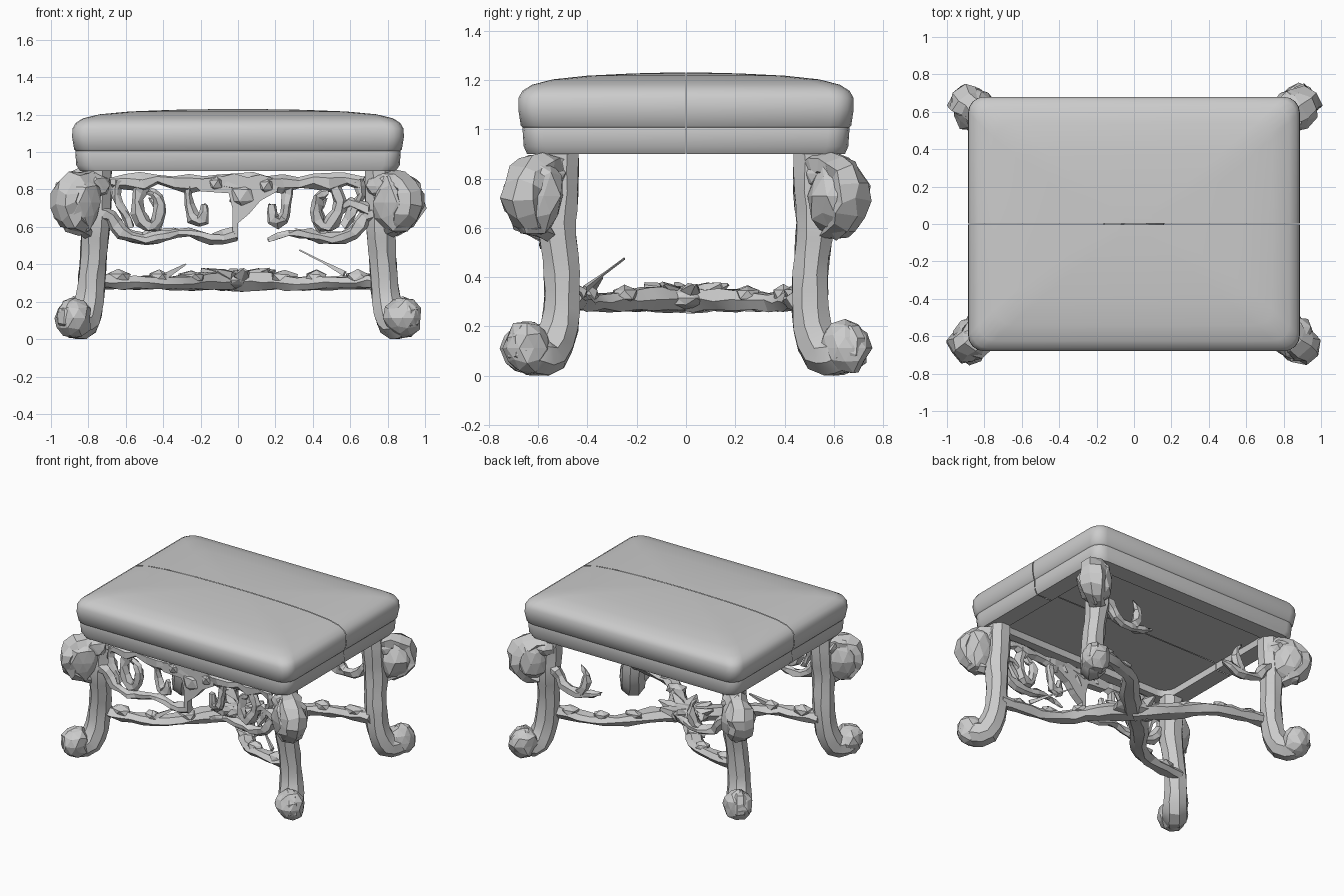
import bpy, bmesh, math, random
from mathutils import Vector

if "Cube" in bpy.data.objects:
    bpy.data.objects.remove(bpy.data.objects["Cube"])

random.seed(4)


def finish(bm, name, angle=30):
    bmesh.ops.recalc_face_normals(bm, faces=bm.faces[:])
    me = bpy.data.meshes.new(name)
    bm.to_mesh(me)
    bm.free()
    ob = bpy.data.objects.new(name, me)
    bpy.context.collection.objects.link(ob)
    bpy.ops.object.select_all(action='DESELECT')
    ob.select_set(True)
    bpy.context.view_layer.objects.active = ob
    if angle:
        bpy.ops.object.shade_smooth_by_angle(angle=math.radians(angle))
    return ob


def skin(bm, rings):
    loops = [[bm.verts.new(p) for p in r] for r in rings]
    n = len(loops[0])
    for a, b in zip(loops, loops[1:]):
        for i in range(n):
            j = (i + 1) % n
            bm.faces.new((a[i], a[j], b[j], b[i]))
    bm.faces.new(loops[0])
    bm.faces.new(loops[-1])


def resample(pts, steps):
    # Catmull-Rom interpolation of (x, y, z, radius) points
    p = [Vector(q) for q in pts]
    p = [2 * p[0] - p[1]] + p + [2 * p[-1] - p[-2]]
    out = []
    for i in range(1, len(p) - 2):
        a, b, c, d = p[i - 1:i + 3]
        for s in range(steps):
            t = s / steps
            out.append(0.5 * (2 * b + (c - a) * t + (2 * a - 5 * b + 4 * c - d) * t * t
                              + (3 * b - a - 3 * c + d) * t ** 3))
    return out + [p[-2]]


def tube(bm, pts, ref, sides=8, flat=1.0, jit=0.0, steps=2):
    # swept section; ref is the fixed sideways axis, flat scales along it
    pts = resample(pts, steps)
    pos = [p.to_3d() for p in pts]
    rings = []
    for i, p in enumerate(pts):
        t = (pos[min(i + 1, len(pos) - 1)] - pos[max(i - 1, 0)]).normalized()
        n = (Vector(ref) - t * t.dot(Vector(ref))).normalized()
        b = t.cross(n)
        r = max(p[3], 0.006)
        ring = []
        for k in range(sides):
            a = 2 * math.pi * (k + 0.5) / sides
            q = pos[i] + (n * math.cos(a) * flat + b * math.sin(a)) * r
            q += Vector([random.uniform(-jit, jit) for _ in range(3)])
            q.z = max(q.z, 0)
            ring.append(q)
        rings.append(ring)
    skin(bm, rings)


def blob(bm, c, s, jit=0.08, sub=2):
    # faceted carved lump
    vs = bmesh.ops.create_icosphere(bm, subdivisions=sub, radius=1)['verts']
    for v in vs:
        k = 1 + random.uniform(-jit, jit)
        v.co = Vector(c) + Vector([v.co[i] * s[i] * k for i in range(3)])
        v.co.z = max(v.co.z, 0)
        v.co.x = max(-1, min(1, v.co.x))


def rounded_rect(hx, hy, r, z, seg=4):
    pts = []
    for q, (sx, sy) in enumerate(((1, 1), (-1, 1), (-1, -1), (1, -1))):
        for k in range(seg + 1):
            a = math.pi / 2 * (q + k / seg)
            pts.append((sx * (hx - r) + r * math.cos(a), sy * (hy - r) + r * math.sin(a), z))
    return pts


# Upholstered seat: two halves with a fine seam along y = 0
profile = [(.72, .52, .95), (.72, .52, .90), (.845, .645, .90), (.865, .658, .93), (.87, .663, 1.0),
           (.868, .662, 1.007), (.876, .67, 1.014), (.887, .68, 1.08), (.885, .68, 1.125),
           (.868, .664, 1.155), (.83, .625, 1.18), (.74, .54, 1.202), (.58, .4, 1.217),
           (.35, .22, 1.226), (.1, .06, 1.23)]
bm = bmesh.new()
skin(bm, [rounded_rect(hx, hy, min(.085, hy * .3), z) for hx, hy, z in profile])
bmesh.ops.bisect_plane(bm, geom=bm.verts[:] + bm.edges[:] + bm.faces[:], plane_co=(0, .002, 0),
                       plane_no=(0, 1, 0), clear_inner=True)
seat = finish(bm, "seat", 50)
m = seat.modifiers.new("other_half", 'MIRROR')
m.use_axis = (False, True, False)
m.use_mirror_merge = False

# Scrolled legs, turned out on the diagonal
leg = [(.755, .515, .905, .083), (.757, .515, .75, .085), (.762, .525, .62, .083), (.77, .51, .48, .077),
       (.78, .502, .34, .077), (.795, .512, .2, .082), (.825, .555, .095, .088), (.87, .615, .08, .085),
       (.91, .67, .11, .065), (.895, .66, .165, .055), (.86, .62, .175, .045)]
head = [(.76, .52, .85, .055), (.83, .59, .845, .06), (.90, .65, .81, .06), (.92, .67, .72, .065),
        (.88, .64, .63, .055), (.81, .57, .58, .035)]
for sy, fb in ((-1, "front"), (1, "back")):
    for sx, lr in ((-1, "left"), (1, "right")):
        def put(pts):
            return [(x * sx, y * sy, max(z, r), r) for x, y, z, r in pts]
        ref = Vector((sx, -sy, 0)).normalized()
        bm = bmesh.new()
        tube(bm, put(leg), ref, 8, 1.0, .004, 2)
        finish(bm, f"{fb}_{lr}_leg", 30)
        # rolled head with leaf lumps
        bm = bmesh.new()
        tube(bm, put(head), ref, 7, 1.4, .014, 2)
        blob(bm, (.85 * sx, .61 * sy, .73), (.125, .115, .165), .11)
        blob(bm, (.785 * sx, .56 * sy, .82), (.095, .085, .075), .12)
        finish(bm, f"{fb}_{lr}_leg_scroll", 0)
        bm = bmesh.new()
        blob(bm, (.88 * sx, .645 * sy, .112), (.1, .1, .107), .12)
        finish(bm, f"{fb}_{lr}_foot", 0)

# Crossed stretcher: four serpentine arms with carved ridges
arm = [(.77, .47, .31, .058), (.63, .445, .305, .053), (.48, .42, .3, .05), (.335, .35, .3, .053),
       (.225, .22, .305, .062), (.12, .1, .31, .07), (0, 0, .31, .075)]
bm = bmesh.new()
for sx in (-1, 1):
    for sy in (-1, 1):
        tube(bm, [(x * sx, y * sy, z, r) for x, y, z, r in arm], (0, 0, 1), 6, .75, .009, 2)
        for x, y, s in ((.64, .45, .055), (.42, .395, .045), (.25, .25, .058)):
            blob(bm, (x * sx, y * sy, .33), (s * 1.4, s, .04), .18, 1)
finish(bm, "cross_stretcher", 20)

# Central boss with a low rosette of leaves
bm = bmesh.new()
blob(bm, (0, 0, .315), (.17, .13, .05), .12)
for k in range(8):
    a = k * math.pi / 4 + .2
    c, s = math.cos(a), math.sin(a)
    tube(bm, [(c * .04, s * .04, .33, .032), (c * .12, s * .11, .34, .037), (c * .2, s * .17, .37, .008)],
         (-s, c, 0), 5, 1.2, .006, 1)
finish(bm, "stretcher_boss", 0)
bm = bmesh.new()
tube(bm, [(.57, -.41, .35, .02), (.45, -.33, .415, .007), (.33, -.25, .475, .001)], (0, 1, 0), 4, .6, 0, 1)
tube(bm, [(-.4, -.4, .33, .025), (-.28, -.34, .4, .003)], (0, 1, 0), 4, 1, 0, 1)
finish(bm, "leaf_tips", 0)


# Carved aprons: paths of (x, z, radius) in the front plane
def carve(bm, y, pts, flat=1.0, jit=.009, steps=2):
    tube(bm, [(x, y, z, r) for x, z, r in pts], (0, 1, 0), 6, flat, jit, steps)


Y = -.56
lower = [(.76, .68, .035), (.68, .65, .038), (.62, .57, .035), (.5, .535, .032), (.38, .56, .027)]
hook = [(.64, .85, .028), (.655, .77, .024), (.61, .68, .024), (.57, .6, .02)]
ring = [(.5, .84, .032), (.54, .74, .032), (.51, .63, .04), (.45, .6, .032), (.42, .68, .032),
        (.43, .76, .028), (.48, .79, .022)]
curl = [(.27, .84, .028), (.26, .72, .024), (.24, .64, .036), (.19, .64, .03), (.18, .72, .018)]
bm = bmesh.new()
top = [(-.68 + i * 1.34 / 16, .835 + .025 * (i % 2), .03 + .01 * (i % 3)) for i in range(17)]
carve(bm, Y, [(x, min(z, .885 - r), r) for x, z, r in top], .75, .009, 1)
for s in (-1, 1):
    for path in (hook, ring, curl):
        carve(bm, Y, [(s * x, z, r) for x, z, r in path], 1.0)
carve(bm, Y, [(-x, z, r) for x, z, r in lower] + [(-.26, .575, .026), (-.14, .54, .03), (-.01, .56, .04)])
carve(bm, Y, lower + [(.27, .565, .018), (.16, .53, .004)])
carve(bm, Y, [(.53, .67, .022), (.6, .725, .028), (.7, .695, .04)])
finish(bm, "front_apron_carving", 0)

# Broken central shell of the front apron, with carved lumps
shell = [(-.26, .85), (-.2, .79), (-.05, .78), (-.03, .7), (-.03, .55), (0, .54), (0, .62), (.06, .67),
         (.12, .74), (.21, .79), (.22, .85), (.12, .88), (.05, .865), (-.02, .885), (-.1, .865)]
bm = bmesh.new()
skin(bm, [[(x, Y + d, z) for x, z in shell] for d in (-.03, .025)])
for x, z, s in ((.03, .77, .075), (-.12, .83, .05), (.15, .82, .05)):
    blob(bm, (x, Y - .01, z), (s, .045, s * .9), .15, 1)
finish(bm, "front_apron_shell", 0)

# Leftover scrolls of the back apron, one at each leg
bm = bmesh.new()
for s in (-1, 1):
    carve(bm, .55, [(s * x, z, r) for x, z, r in lower + [(.31, .58, .006)]])
    carve(bm, .55, [(s * .5, .54, .028), (s * .44, .6, .037), (s * .43, .69, .022), (s * .47, .75, .006)])
finish(bm, "back_apron_scrolls", 0)
